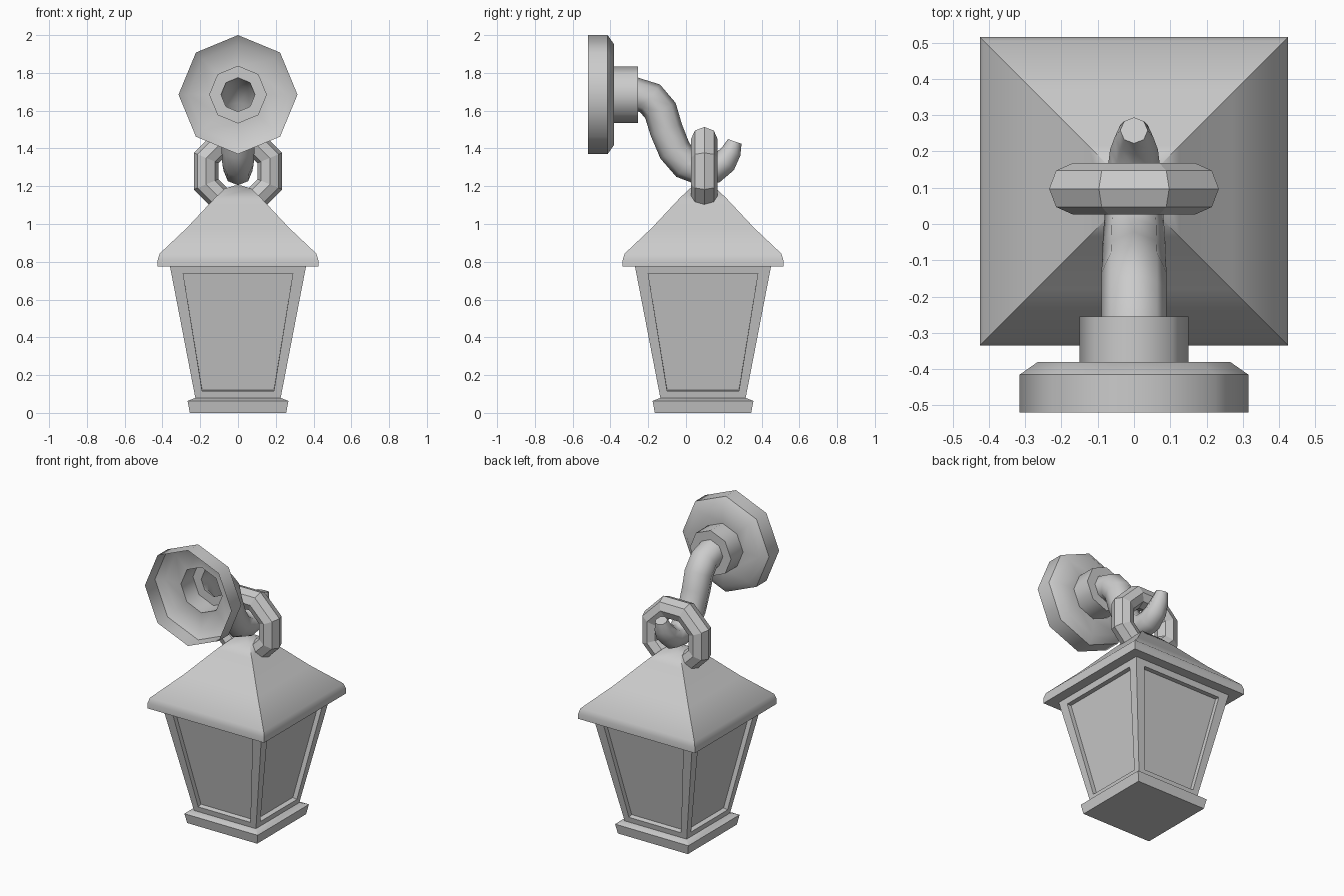
import bpy, bmesh, math
from mathutils import Vector

if "Cube" in bpy.data.objects:
    bpy.data.objects.remove(bpy.data.objects["Cube"])

CY = 0.09   # lantern centre in y
MZ = 1.685  # height of the wall mount


def finish(name, bm, angle):
    bmesh.ops.remove_doubles(bm, verts=bm.verts, dist=1e-5)
    bmesh.ops.recalc_face_normals(bm, faces=bm.faces)
    me = bpy.data.meshes.new(name)
    bm.to_mesh(me)
    bm.free()
    ob = bpy.data.objects.new(name, me)
    bpy.context.collection.objects.link(ob)
    smooth(ob, angle)
    return ob


def smooth(ob, angle):
    bpy.ops.object.select_all(action='DESELECT')
    ob.select_set(True)
    bpy.context.view_layer.objects.active = ob
    bpy.ops.object.shade_smooth_by_angle(angle=math.radians(angle))


def loft(name, rings, angle, cap_start=False, cap_end=False):
    """Skin a list of equal closed rings of points."""
    bm = bmesh.new()
    rows = [[bm.verts.new(p) for p in r] for r in rings]
    n = len(rows[0])
    for a, b in zip(rows, rows[1:]):
        for i in range(n):
            j = (i + 1) % n
            bm.faces.new((a[i], a[j], b[j], b[i]))
    if cap_start:
        bm.faces.new(rows[0])
    if cap_end:
        bm.faces.new(rows[-1])
    return finish(name, bm, angle)


def square(h, z):
    return [(sx * h, CY + sy * h, z) for sx, sy in ((-1, -1), (1, -1), (1, 1), (-1, 1))]


def octagon(y, z, r, normal):
    """Eight-sided ring around a point of the yz plane, vertices at top and sides."""
    c, nrm = Vector((0, y, z)), Vector(normal)
    return [c + r * (math.cos(a) * Vector((1, 0, 0)) + math.sin(a) * nrm)
            for a in (k * math.pi / 4 for k in range(8))]


# base and roof: stacked squares
loft("lantern_base", [square(h, z) for h, z in
     ((0.255, 0), (0.267, 0.063), (0.225, 0.08))], 30, True, True)
loft("lantern_roof", [square(h, z) for h, z in
     ((0.425, 0.775), (0.425, 0.81), (0.415, 0.843), (0.27, 0.98), (0.125, 1.135),
      (0.07, 1.188), (0.015, 1.204))], 52, True, True)

# body: four tapered sides, each with a recessed pane
bm = bmesh.new()


def side_y(z, depth=0.0):
    return -(0.225 + (z - 0.075) * (0.36 - 0.225) / 0.7) + depth


def quad(w_low, z_low, w_top, z_top, depth=0.0):
    return [(-w_low, side_y(z_low, depth), z_low), (w_low, side_y(z_low, depth), z_low),
            (w_top, side_y(z_top, depth), z_top), (-w_top, side_y(z_top, depth), z_top)]


frame = [quad(0.225, 0.075, 0.36, 0.775),
         quad(0.19, 0.115, 0.29, 0.737),
         quad(0.19, 0.122, 0.29, 0.737, 0.03)]
for k in range(4):
    c, s = math.cos(k * math.pi / 2), math.sin(k * math.pi / 2)
    rows = [[bm.verts.new((c * x - s * y, CY + s * x + c * y, z)) for x, y, z in q] for q in frame]
    for a, b in zip(rows, rows[1:]):
        for i in range(4):
            j = (i + 1) % 4
            bm.faces.new((a[i], a[j], b[j], b[i]))
    bm.faces.new(rows[-1])
finish("lantern_body", bm, 30)

# wall mount: hollow octagonal plate and collar, open at the wall
loft("wall_mount", [octagon(y, MZ, r, (0, 0, 1)) for y, r in
     ((-0.52, 0.315), (-0.415, 0.315), (-0.38, 0.265), (-0.38, 0.15),
      (-0.255, 0.15), (-0.255, 0.09))], 50)

# hook arm: tapered tube along an S curve
path = [(-0.255, 1.685, 0.09), (-0.19, 1.665, 0.09), (-0.135, 1.6, 0.09), (-0.105, 1.5, 0.088),
        (-0.06, 1.39, 0.087), (0.0, 1.315, 0.083), (0.08, 1.28, 0.076), (0.15, 1.288, 0.073),
        (0.205, 1.33, 0.066), (0.24, 1.385, 0.053), (0.258, 1.437, 0.038)]
rings = []
for i, (y, z, r) in enumerate(path):
    p, q = path[max(i - 1, 0)], path[min(i + 1, len(path) - 1)]
    t = Vector((0, q[0] - p[0], q[1] - p[1])).normalized()
    if i == 0:
        t = Vector((0, 1, 0))
    rings.append(octagon(y, z, r, (0, -t.z, t.y)))
loft("hook_arm", rings, 60, cap_end=True)

# hanging ring: eight-sided torus with flats at the sides
bpy.ops.mesh.primitive_torus_add(major_segments=8, minor_segments=8, major_radius=0.182,
                                 minor_radius=0.071)
ring = bpy.context.object
ring.name = "hanging_ring"
ring.rotation_euler = (math.pi / 2, math.pi / 8, 0)
ring.location = (0, 0.097, 1.28)
